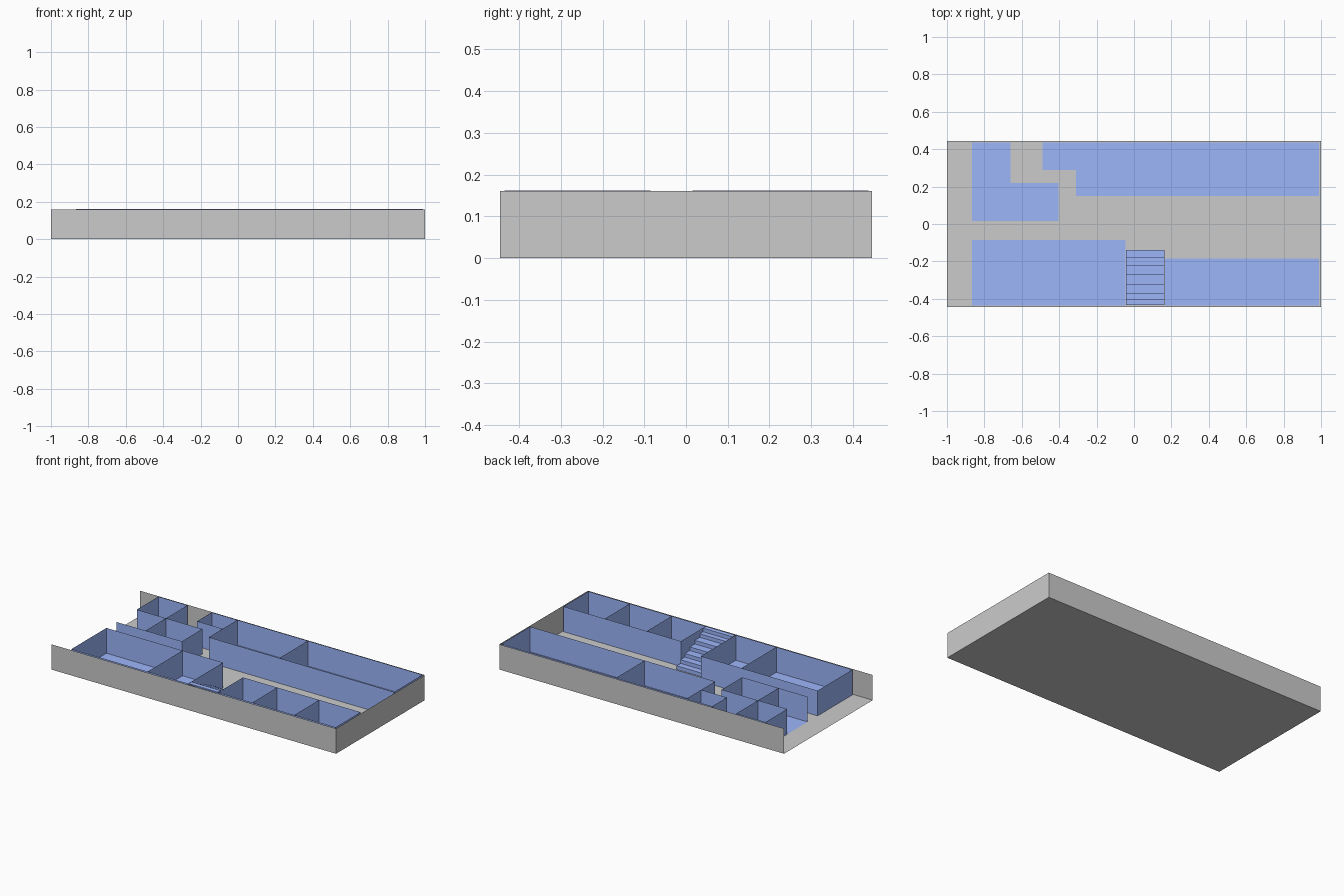
import bpy

if "Cube" in bpy.data.objects:
    bpy.data.objects.remove(bpy.data.objects["Cube"])

blue = bpy.data.materials.new("room_blue")
blue.diffuse_color = (0.34, 0.47, 0.97, 1)
blue.use_nodes = True
blue.node_tree.nodes["Principled BSDF"].inputs["Base Color"].default_value = blue.diffuse_color


def mesh_object(name, verts, faces, mat=None):
    me = bpy.data.meshes.new(name)
    me.from_pydata(verts, [], faces)
    ob = bpy.data.objects.new(name, me)
    bpy.context.collection.objects.link(ob)
    if mat:
        me.materials.append(mat)
    return ob


def tray(name, x0, x1, y0, y1, z0, z1, sides, mat=None):
    """Thin floor with sheet walls on the chosen sides (F, R, B, L)."""
    corners = [(x0, y0), (x1, y0), (x1, y1), (x0, y1)]
    verts = [(x, y, z) for z in (z0, z1) for x, y in corners]
    faces = [(0, 1, 2, 3)]
    for i, s in enumerate("FRBL"):
        if s in sides:
            j = (i + 1) % 4
            faces.append((i, j, j + 4, i + 4))
    return mesh_object(name, verts, faces, mat)


# Outer shell, open at the left end
tray("outer_shell", -1, 1, -0.445, 0.445, 0, 0.16, "FRB")

# Rooms: x0, x1, y0, y1, walled sides (shared walls are built once)
rooms = {
    "back_small_room": (-0.49, -0.31, 0.29, 0.437, "FBL"),
    "back_middle_room": (-0.31, 0.185, 0.15, 0.437, "FBLR"),
    "back_large_room": (0.185, 0.99, 0.15, 0.437, "FBR"),
    "left_corner_room": (-0.865, -0.66, 0.22, 0.437, "FRBL"),
    "left_open_room": (-0.865, -0.66, 0.015, 0.22, "FR"),
    "left_inner_room": (-0.66, -0.405, 0.015, 0.22, "FRB"),
    "front_large_room": (-0.865, -0.33, -0.435, -0.085, "FRBL"),
    "front_middle_room": (-0.33, -0.045, -0.435, -0.085, "FRB"),
    "front_right_room_1": (0.165, 0.405, -0.435, -0.185, "FRBL"),
    "front_right_room_2": (0.405, 0.70, -0.435, -0.185, "FRB"),
    "front_right_room_3": (0.70, 0.99, -0.435, -0.185, "FRB"),
}
for name, (x0, x1, y0, y1, sides) in rooms.items():
    tray(name, x0, x1, y0, y1, 0.002, 0.162, sides, blue)

# Staircase: zigzag of risers and treads climbing toward the front
edges = [-0.138, -0.178, -0.222, -0.271, -0.321, -0.371, -0.404, -0.434]
rise = 0.16 / (len(edges) - 1)
profile = [(edges[0], 0.002)]
for i in range(len(edges) - 1):
    z = 0.002 + rise * (i + 1)
    profile += [(edges[i], z), (edges[i + 1], z)]
verts = [(x, y, z) for y, z in profile for x in (-0.043, 0.163)]
faces = [(2 * i, 2 * i + 1, 2 * i + 3, 2 * i + 2) for i in range(len(profile) - 1)]
mesh_object("staircase", verts, faces, blue)
